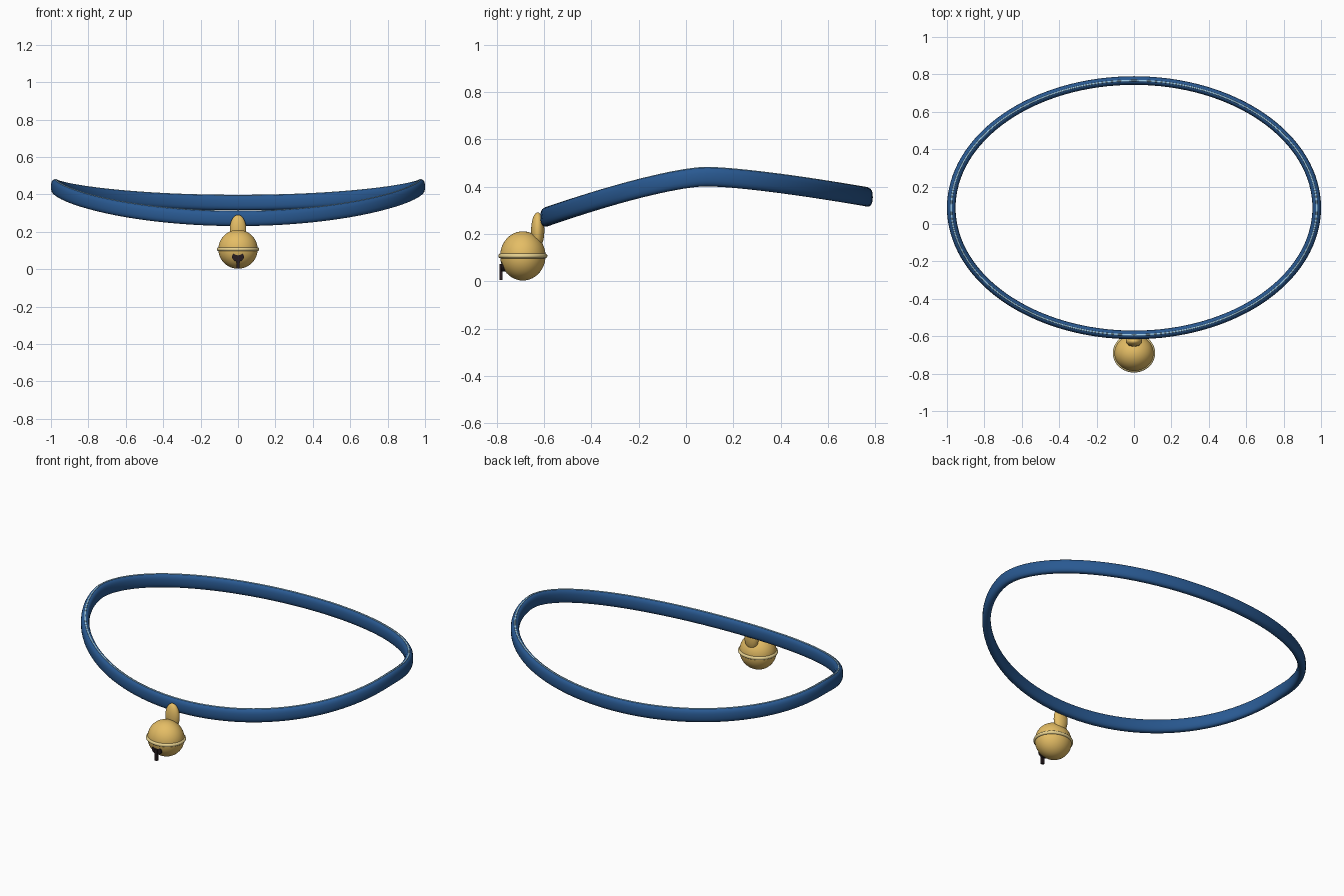
import bpy, bmesh, math

if "Cube" in bpy.data.objects:
    bpy.data.objects.remove(bpy.data.objects["Cube"])


def material(name, rgb):
    m = bpy.data.materials.new(name)
    m.diffuse_color = (*rgb, 1)
    m.use_nodes = True
    m.node_tree.nodes["Principled BSDF"].inputs["Base Color"].default_value = m.diffuse_color
    return m


BLUE = material("collar blue", (0.022, 0.1, 0.285))
PALE = material("piping pale blue", (0.36, 0.62, 0.82))
GOLD = material("bell gold", (0.78, 0.51, 0.13))
RIM = material("rim pale gold", (0.8, 0.64, 0.28))
DARK = material("slot black", (0.02, 0.012, 0.014))


def finish(ob, name, mat, smooth=True):
    ob.name = name
    ob.data.materials.append(mat)
    if smooth:
        for p in ob.data.polygons:
            p.use_smooth = True
    return ob


def swept_ring(name, mat, path, section, n):
    """Closed loop: section (outward, up) offsets carried around the path."""
    bm = bmesh.new()
    rings = []
    for i in range(n):
        x, y, z, nx, ny = path(2 * math.pi * i / n)
        rings.append([bm.verts.new((x + o * nx, y + o * ny, z + u)) for o, u in section])
    k = len(section)
    for i in range(n):
        a, b = rings[i], rings[(i + 1) % n]
        for j in range(k):
            bm.faces.new((a[j], b[j], b[(j + 1) % k], a[(j + 1) % k]))
    bmesh.ops.recalc_face_normals(bm, faces=bm.faces[:])
    me = bpy.data.meshes.new(name)
    bm.to_mesh(me)
    bm.free()
    ob = bpy.data.objects.new(name, me)
    bpy.context.collection.objects.link(ob)
    return finish(ob, name, mat)


def oval(w, h, n, p=1.0, up=0.0):
    """Rounded cross-section; p below 1 makes it squarer."""
    def power(v):
        return math.copysign(abs(v) ** p, v)
    angles = [2 * math.pi * i / n for i in range(n)]
    return [(w * power(math.cos(t)), up + h * power(math.sin(t))) for t in angles]


def ellipsoid(name, mat, loc, scale):
    bpy.ops.mesh.primitive_uv_sphere_add(segments=48, ring_count=24, location=loc)
    ob = bpy.context.object
    ob.scale = scale
    return finish(ob, name, mat)


# Collar: oval band that dips at the front and, less, at the back
RX, RY, CY = 0.977, 0.68, 0.087


def collar_path(a):
    c, s = math.cos(a), math.sin(a)
    drop = (0.175 if s < 0 else 0.088) * ((s * s + 0.006) ** 0.67 - 0.006 ** 0.67)
    nx, ny = c / RX, s / RY
    length = math.hypot(nx, ny)
    return RX * c, CY + RY * s, 0.441 - drop, nx / length, ny / length


swept_ring("collar_band", BLUE, collar_path, oval(0.023, 0.04, 20, 0.8), 128)
# Thin pale piping along the top edge of the band
swept_ring("collar_piping", PALE, collar_path, oval(0.0045, 0.003, 8, 1, 0.0395), 128)

# Bell body, rim and hanging loop
BY, BZ = -0.69, 0.107
ellipsoid("bell_body", GOLD, (0, BY, BZ), (0.105, 0.096, 0.104))
ellipsoid("bell_hanger", GOLD, (0, -0.627, 0.215), (0.044, 0.028, 0.076))


def rim_path(a):
    c, s = math.cos(a), math.sin(a)
    return 0.104 * c, BY + 0.095 * s, BZ, c, s


swept_ring("bell_rim", RIM, rim_path, oval(0.009, 0.01, 12), 64)

# Bell opening: dark round hole with a narrow slot below
bpy.ops.mesh.primitive_cylinder_add(vertices=24, radius=0.032, depth=0.03,
                                    location=(0, -0.766, 0.067),
                                    rotation=(math.pi / 2, 0, 0))
hole = bpy.context.object
hole.scale = (1, 0.82, 1)
finish(hole, "bell_hole", DARK, False)

bpy.ops.mesh.primitive_cube_add(size=1, location=(0, -0.782, 0.039))
slot = bpy.context.object
slot.scale = (0.017, 0.013, 0.068)
finish(slot, "bell_slot", DARK, False)
